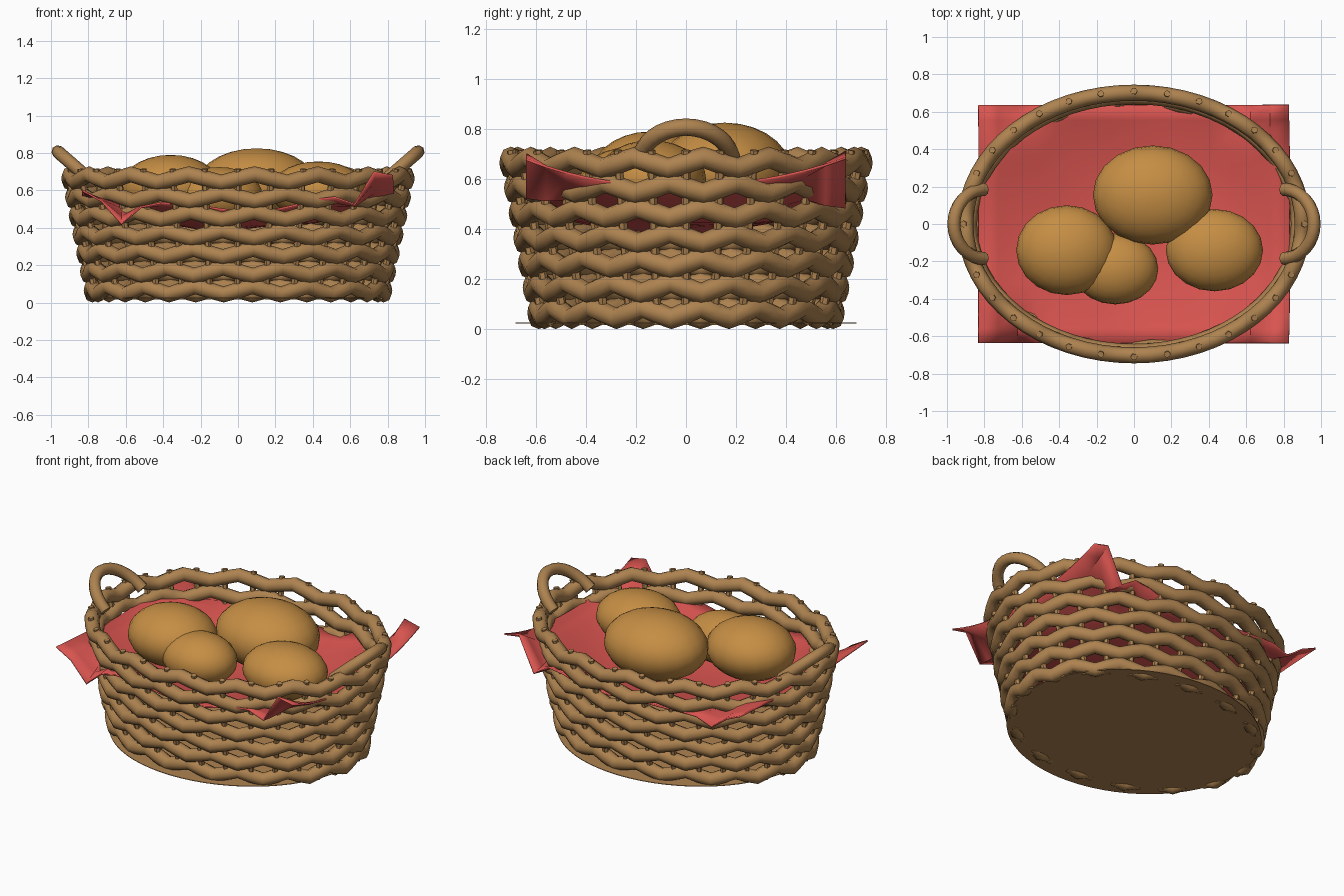
import bpy, bmesh, math
from math import sin, cos, pi, exp

if "Cube" in bpy.data.objects:
    bpy.data.objects.remove(bpy.data.objects["Cube"])


def material(name, rgb):
    m = bpy.data.materials.new(name)
    m.diffuse_color = (*rgb, 1)
    m.use_nodes = True
    m.node_tree.nodes["Principled BSDF"].inputs["Base Color"].default_value = m.diffuse_color
    return m


WICKER = material("wicker brown", (0.42, 0.225, 0.08))
BREAD = material("bread crust", (0.56, 0.27, 0.058))
CLOTH = material("red cloth", (0.70, 0.09, 0.08))


def smooth(obj, angle=50):
    bpy.ops.object.select_all(action='DESELECT')
    obj.select_set(True)
    bpy.context.view_layer.objects.active = obj
    bpy.ops.object.shade_smooth_by_angle(angle=math.radians(angle))


def tubes(name, paths, radius, cyclic, mat, res=2):
    """Round tubes along polyline paths, turned into one mesh object."""
    cu = bpy.data.curves.new(name, 'CURVE')
    cu.dimensions = '3D'
    cu.twist_mode = 'Z_UP' if cyclic else 'MINIMUM'
    cu.bevel_depth = radius
    cu.bevel_resolution = res
    cu.use_fill_caps = True
    for pts in paths:
        sp = cu.splines.new('POLY')
        sp.points.add(len(pts) - 1)
        for p, co in zip(sp.points, pts):
            p.co = (*co, 1)
        sp.use_cyclic_u = cyclic
    obj = bpy.data.objects.new(name, cu)
    bpy.context.collection.objects.link(obj)
    bpy.ops.object.select_all(action='DESELECT')
    obj.select_set(True)
    bpy.context.view_layer.objects.active = obj
    bpy.ops.object.convert(target='MESH')
    obj = bpy.context.object
    obj.data.materials.clear()
    obj.data.materials.append(mat)
    smooth(obj)
    return obj


def mesh_object(name, bm, mat):
    me = bpy.data.meshes.new(name)
    bm.to_mesh(me)
    bm.free()
    me.materials.append(mat)
    obj = bpy.data.objects.new(name, me)
    bpy.context.collection.objects.link(obj)
    return obj


# Basket wall: an ellipse that widens towards the top
ROWS, Z0, STEP = 7, 0.066, 0.0997
Z_TOP = Z0 + STEP * (ROWS - 1)


def wall(theta, z):
    t = (z - Z0) / (Z_TOP - Z0)
    return ((0.782 + 0.12 * t) * cos(theta), (0.59 + 0.112 * t) * sin(theta))


# Woven rows, each zigzag opposite to the one below
N = 64
for i in range(ROWS):
    z = Z0 + STEP * i
    pts = []
    for k in range(N):
        th = 2 * pi * k / N
        pts.append((*wall(th, z), z + 0.022 * (-1) ** i * sin(16 * th)))
    tubes("rim" if i == ROWS - 1 else f"woven_row_{i + 1}", [pts], 0.043, True, WICKER)

# Upright stakes
tubes("stakes", [[(*wall(2 * pi * k / 32, z), z) for z in (0.02, 0.715)] for k in range(32)],
      0.018, False, WICKER, 1)

# Base disc
bm = bmesh.new()
bmesh.ops.create_cone(bm, cap_ends=True, segments=64, radius1=1, radius2=1, depth=0.004)
for v in bm.verts:
    v.co.x *= 0.77
    v.co.y *= 0.68
    v.co.z += 0.025
mesh_object("base", bm, WICKER)

# Side handles: leaning half loops
for side, label in ((1, "right"), (-1, "left")):
    arc = [(side * (0.80 + 0.163 * sin(pi * k / 16)), 0.185 * cos(pi * k / 16),
            0.665 + 0.142 * sin(pi * k / 16)) for k in range(17)]
    tubes(f"{label}_handle", [arc], 0.035, False, WICKER)

# Cloth: a square sheet sagging into the basket, with crumpled corners
bm = bmesh.new()
bmesh.ops.create_grid(bm, x_segments=16, y_segments=16, size=1)
for v in bm.verts:
    x, y = v.co.x * 0.83, v.co.y * 0.635
    ax, ay = abs(x), abs(y)
    corner = max(0, v.co.x ** 2 + v.co.y ** 2 - 1.2)
    z = 0.40 + 0.17 * v.co.x ** 2 + 0.10 * v.co.y ** 2 + 0.03 * corner
    # pinched folds beside the corners, drooping tips on the left
    fold = exp(-((ax - 0.61) / 0.07) ** 2) * max(0, min(1, (ay - 0.42) / 0.2))
    z -= (0.13 if x * y > 0 else 0.08) * fold
    ridge = exp(-((ax - 0.73) / 0.04) ** 2) * min(1, corner * 2)
    z += (0.07 if x > 0 else -0.02) * ridge
    if x < 0:
        z -= 0.12 * corner
    z += 0.012 * sin(9 * x + 4 * y)
    v.co = (x, y, z)
cloth = mesh_object("cloth", bm, CLOTH)
sol = cloth.modifiers.new("thickness", 'SOLIDIFY')
sol.thickness = 0.01
smooth(cloth, 40)

# Bread rolls: centre, then half sizes
rolls = [((0.10, 0.155, 0.63), (0.32, 0.265, 0.195)),
         ((-0.36, -0.14, 0.615), (0.27, 0.24, 0.175)),
         ((-0.10, -0.24, 0.575), (0.23, 0.19, 0.15)),
         ((0.43, -0.14, 0.60), (0.26, 0.22, 0.155))]
for n, (loc, size) in enumerate(rolls, 1):
    bm = bmesh.new()
    bmesh.ops.create_uvsphere(bm, u_segments=20, v_segments=14, radius=1)
    for v in bm.verts:
        v.co = [c + s * p for c, s, p in zip(loc, size, v.co)]
    smooth(mesh_object(f"bread_roll_{n}", bm, BREAD), 60)
